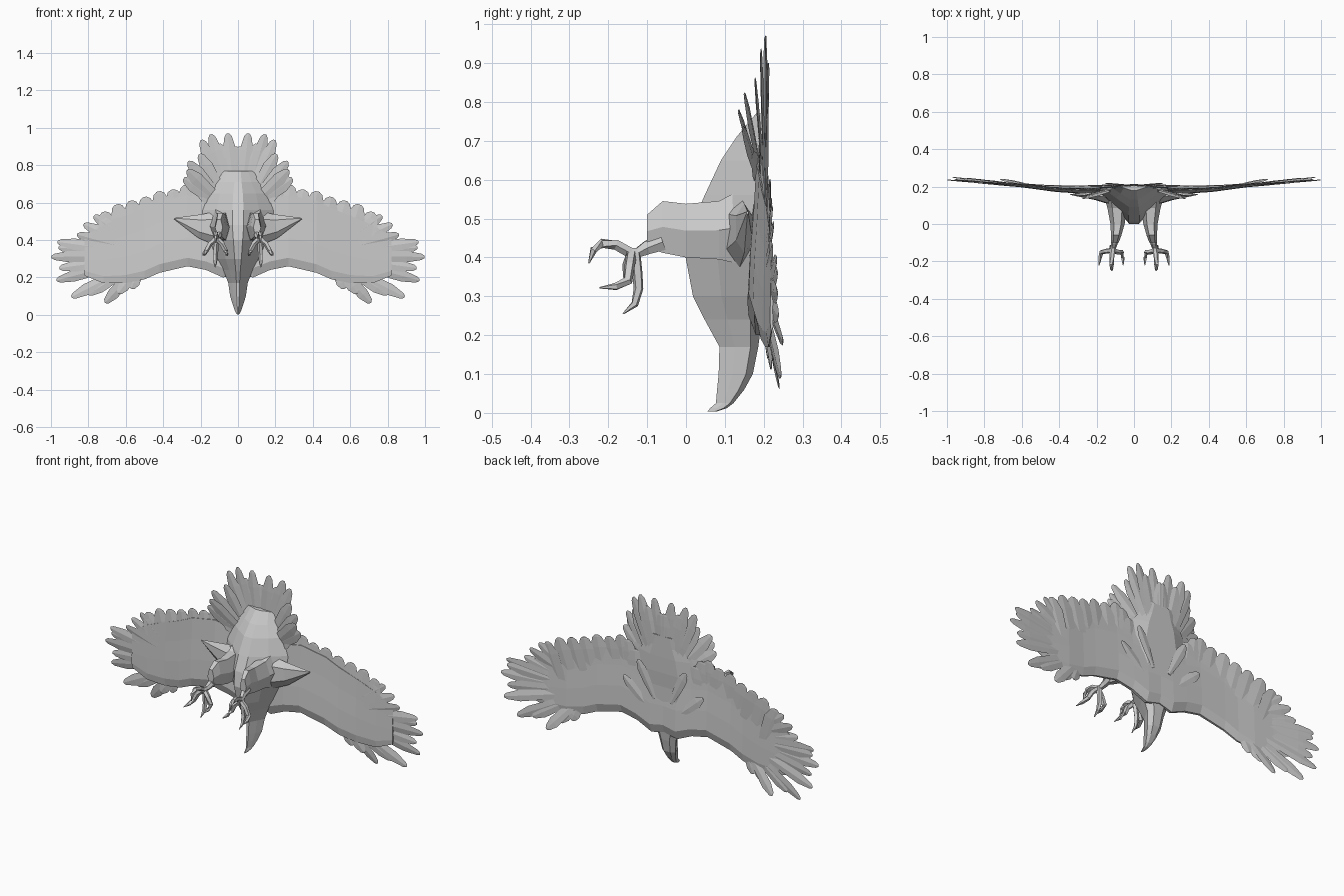
import bpy, bmesh, math, random
from mathutils import Vector

if "Cube" in bpy.data.objects:
    bpy.data.objects.remove(bpy.data.objects["Cube"])

random.seed(4)


def loft(bm, rings):
    """Skin a list of closed rings and cap both ends."""
    rows = [[bm.verts.new(p) for p in r] for r in rings]
    n = len(rows[0])
    for a, b in zip(rows, rows[1:]):
        for i in range(n):
            j = (i + 1) % n
            bm.faces.new((a[i], a[j], b[j], b[i]))
    bm.faces.new(rows[0])
    bm.faces.new(rows[-1])


def sweep(bm, pts, sizes, sides=5, normal=(0, 1, 0)):
    """Elliptical tube along a path; sizes are (half width, half height)."""
    pts = [Vector(p) for p in pts]
    rings = []
    for i, (p, (w, h)) in enumerate(zip(pts, sizes)):
        d = (pts[min(i + 1, len(pts) - 1)] - pts[max(i - 1, 0)]).normalized()
        s = d.cross(Vector(normal)).normalized()
        u = s.cross(d)
        rings.append([p + s * w * math.cos(2 * math.pi * k / sides)
                      + u * h * math.sin(2 * math.pi * k / sides) for k in range(sides)])
    loft(bm, rings)


def feather(bm, root, tip, width):
    """Thin ragged blade with a raised quill ridge."""
    a, b = Vector(root), Vector(tip)
    tilt = (random.uniform(-.12, .12), 1, random.uniform(-.12, .12))
    ts = (0, .45, .78, .96, 1)
    ws = (.4, .9, 1, .55, .2)
    sweep(bm, [a.lerp(b, t) for t in ts], [(width * w, .003 * w + .001) for w in ws], 4, tilt)


def finish(name, bm, mirror=True):
    bmesh.ops.recalc_face_normals(bm, faces=bm.faces)
    me = bpy.data.meshes.new(name)
    bm.to_mesh(me)
    bm.free()
    ob = bpy.data.objects.new(name, me)
    bpy.context.collection.objects.link(ob)
    if mirror:
        m = ob.modifiers.new("mirror", 'MIRROR')
        m.use_mirror_merge = False
    return ob


# Body with head and hooked beak: z, half width, front y, back y
body = [(.003, .006, .055, .078), (.012, .012, .062, .105), (.025, .018, .077, .122), (.06, .03, .08, .15),
        (.10, .042, .084, .172), (.17, .052, .086, .186), (.24, .078, .048, .195),
        (.30, .11, .018, .20), (.40, .155, -.001, .205), (.48, .19, .014, .205),
        (.56, .19, .048, .21), (.65, .16, .09, .212), (.71, .12, .13, .212), (.77, .09, .18, .212)]
bm = bmesh.new()
rings = []
for z, w, f, b in body:
    half = [(.16, 0), (.6, .4), (1, .8), (.5, 1)]
    ring = [(w * s, f + (b - f) * t, z) for s, t in half]
    rings.append(ring + [(-x, y, zz) for x, y, zz in reversed(ring)])
loft(bm, rings)
finish("body", bm, False)


# Wing arm surface: x, leading z, trailing z, half thickness
def wing_y(x, z=.35):
    return .192 - .012 * math.sin(min(x / .6, 1) * math.pi) + .042 * x * x + .14 * x * max(0, .28 - z)


stations = [(0, .22, .60, .018), (.08, .20, .62, .026), (.17, .24, .62, .026), (.27, .26, .64, .022),
            (.42, .225, .61, .018), (.5, .19, .57, .014), (.6, .17, .53, .011),
            (.72, .17, .48, .007), (.82, .21, .42, .004)]
bm = bmesh.new()
rings = []
for x, z0, z1, t in stations:
    prof = [(0, .3), (.12, 1), (.4, .8), (.7, .4), (1, .1)]
    side = lambda s, p: (x, wing_y(x) + s * t * p[1], z0 + (z1 - z0) * p[0])
    rings.append([side(-1, p) for p in prof] + [side(1, p) for p in reversed(prof)])
loft(bm, rings)
finish("wing", bm)

# Long flight feathers fanning from the wrist
bm = bmesh.new()
for x, z in [(.57, .14), (.64, .115), (.71, .065), (.80, .11), (.89, .095), (.97, .185), (.955, .25),
             (.998, .31), (.96, .36), (.965, .39), (.86, .43), (.825, .485), (.77, .53)]:
    rx, rz = .5 + (x - .5) * .12, .32 + (z - .32) * .2
    feather(bm, (rx, wing_y(rx), rz), (x, wing_y(x, z) + random.uniform(-.006, .006), z), .031)
finish("flight_feathers", bm)

# Trailing edge feathers
bm = bmesh.new()
for x, z in [(.72, .55), (.65, .59), (.575, .61), (.5, .63), (.425, .66), (.35, .67),
             (.28, .695), (.235, .68), (.19, .64)]:
    rx = x * .85
    feather(bm, (rx, wing_y(rx), z - .3), (x, wing_y(x) + .006, z), .052)
finish("trailing_feathers", bm)

# Pointed flanks joining the body to the wing
bm = bmesh.new()
sweep(bm, [(.06, .13, .46), (.2, .15, .475), (.34, .158, .515)],
      [(.11, .05), (.065, .025), (.004, .003)], 6)
finish("flank", bm)

# Long shoulder feathers lying on the back
bm = bmesh.new()
for root, tip, w in [((.08, .205, .33), (.25, .205, .48), .028), ((.05, .21, .40), (.15, .216, .60), .028)]:
    feather(bm, root, tip, w)
finish("shoulder_feathers", bm)

# Tail fan, curving forward at the sides
bm = bmesh.new()
for x, y, z in [(.012, .212, .90), (.055, .205, .97), (.10, .207, .915), (.145, .203, .965), (.195, .193, .935),
                (.205, .178, .86), (.265, .15, .82), (.27, .135, .775), (.29, .145, .73), (.215, .17, .66)]:
    feather(bm, (x * .2, .203, .56), (x, y, z), .036)
finish("tail_feathers", bm)

# Thighs: y, centre x, half width, low z, high z
bm = bmesh.new()
rings = []
for y, c, w, lo, hi in [(.15, .09, .07, .38, .58), (.085, .09, .052, .395, .545), (0, .088, .038, .40, .538),
                        (-.06, .095, .028, .412, .545), (-.1, .102, .02, .425, .51)]:
    m = (lo + hi) / 2
    rings.append([(c - w * .5, y, lo), (c + w * .5, y, lo), (c + w, y, m),
                  (c + w * .5, y, hi), (c - w * .5, y, hi), (c - w, y, m)])
loft(bm, rings)
finish("thigh", bm)

# Shanks
bm = bmesh.new()
sweep(bm, [(.103, -.06, .44), (.104, -.1, .425), (.11, -.125, .412), (.115, -.155, .412)],
      [(.02, .025), (.018, .02), (.015, .014), (.015, .015)], 6, (0, 0, 1))
finish("shank", bm)

# Toes with curved talons
bm = bmesh.new()
toes = [[(.115, -.14, .41), (.118, -.18, .433), (.12, -.215, .436), (.12, -.238, .42), (.118, -.25, .385)],
        [(.115, -.14, .41), (.150, -.145, .38), (.172, -.15, .34), (.182, -.18, .325), (.187, -.222, .322)],
        [(.115, -.14, .41), (.085, -.150, .38), (.066, -.15, .34), (.06, -.18, .325), (.058, -.222, .322)],
        [(.115, -.13, .41), (.118, -.125, .36), (.12, -.122, .32), (.122, -.132, .28), (.122, -.162, .255)]]
for path in toes:
    sweep(bm, path, [(r, r) for r in (.014, .014, .013, .01, .002)], 5, (.3, .5, .2))
finish("toes", bm)
